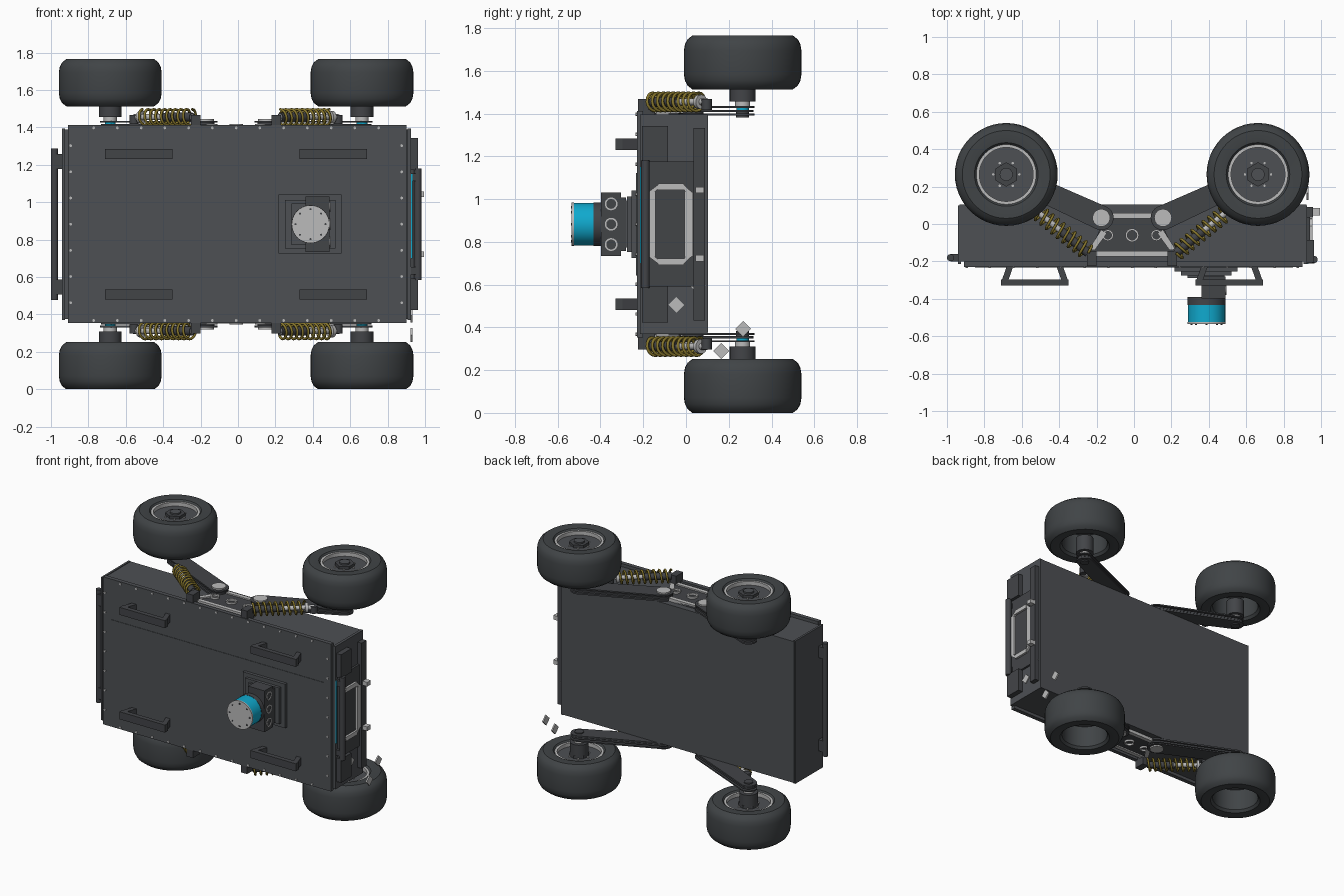
import bpy, bmesh, math
from math import cos, sin, pi
from mathutils import Vector

if "Cube" in bpy.data.objects:
    bpy.data.objects.remove(bpy.data.objects["Cube"])

X0, Z0 = -0.01, 0.8825      # symmetry planes of the chassis


def material(name, rgb):
    m = bpy.data.materials.new(name)
    m.use_nodes = True
    m.diffuse_color = (*rgb, 1)
    m.node_tree.nodes["Principled BSDF"].inputs["Base Color"].default_value = (*rgb, 1)
    return m


BODY = material("charcoal", (0.075, 0.08, 0.088))
TYRE = material("tyre_rubber", (0.052, 0.058, 0.062))
DARK = material("dark_metal", (0.055, 0.058, 0.064))
LIGHT = material("light_metal", (0.5, 0.5, 0.5))
GOLD = material("spring_gold", (0.24, 0.18, 0.025))
CYAN = material("cyan", (0.005, 0.4, 0.62))


def finish(name, bm, mat):
    bmesh.ops.recalc_face_normals(bm, faces=bm.faces)
    me = bpy.data.meshes.new(name)
    bm.to_mesh(me)
    bm.free()
    me.materials.append(mat)
    me.shade_smooth()
    me.set_sharp_from_angle(angle=math.radians(35))
    ob = bpy.data.objects.new(name, me)
    bpy.context.collection.objects.link(ob)
    return ob


def hull(name, points, mat):
    bm = bmesh.new()
    for p in points:
        bm.verts.new(p)
    res = bmesh.ops.convex_hull(bm, input=bm.verts)
    bmesh.ops.dissolve_limit(bm, angle_limit=0.01, verts=bm.verts, edges=bm.edges)
    return finish(name, bm, mat)


def box(name, x, y, z, mat):
    return hull(name, [(a, b, c) for a in x for b in y for c in z], mat)


def cyl(name, p, q, r, mat, n=24):
    p, q = Vector(p), Vector(q)
    bm = bmesh.new()
    bmesh.ops.create_cone(bm, cap_ends=True, segments=n, radius1=r, radius2=r, depth=(q - p).length)
    turn = (q - p).to_track_quat('Z', 'Y').to_matrix()
    bmesh.ops.rotate(bm, matrix=turn, verts=bm.verts)
    bmesh.ops.translate(bm, vec=(p + q) / 2, verts=bm.verts)
    return finish(name, bm, mat)


def lathe(name, centre, profile, mat, n=48):
    """Spin a closed (radius, z) outline around z."""
    bm = bmesh.new()
    vs = [bm.verts.new((r, 0, z)) for r, z in profile]
    es = [bm.edges.new((a, b)) for a, b in zip(vs, vs[1:] + vs[:1])]
    bmesh.ops.spin(bm, geom=vs + es, axis=(0, 0, 1), cent=(0, 0, 0), angle=2 * pi, steps=n)
    bmesh.ops.remove_doubles(bm, verts=bm.verts, dist=1e-4)
    bmesh.ops.translate(bm, vec=centre, verts=bm.verts)
    return finish(name, bm, mat)


def bolts(name, spots, r, h, mat):
    """Many short six-sided bolt heads along y in one object."""
    bm = bmesh.new()
    for x, y, z in spots:
        res = bmesh.ops.create_cone(bm, cap_ends=True, segments=6, radius1=r, radius2=r, depth=h)
        bmesh.ops.rotate(bm, matrix=Vector((0, 1, 0)).to_track_quat('Z', 'Y').to_matrix(), verts=res["verts"])
        bmesh.ops.translate(bm, vec=(x, y, z), verts=res["verts"])
    return finish(name, bm, mat)


# Chassis and deck
box("chassis", (-0.933, 0.922), (-0.20, 0.104), (0.375, 1.39), BODY)
box("deck_plate", (-0.91, 0.90), (-0.23, -0.20), (0.353, 1.412), BODY)
for x in ((-0.94, -0.925), (0.905, 0.925)):
    box("end_plate", x, (-0.215, 0.1), (0.37, 1.395), BODY)
rim = [(X0 + 0.127 * i, -0.231, Z0 + s * 0.515) for i in range(-6, 7) for s in (-1, 1)]
rim += [(X0 + s * 0.885, -0.231, Z0 + 0.14 * i) for i in range(-3, 4) for s in (-1, 1)]
bolts("deck_bolts", rim, 0.008, 0.01, LIGHT)
box("seam_cover", (-0.85, 0.85), (-0.233, -0.228), (Z0 - 0.24, Z0 + 0.24), BODY)

# Deck handles with legs that flare outwards
for sx in (-1, 1):
    for sz in (-1, 1):
        hx, hz = X0 + sx * 0.52, Z0 + sz * 0.375
        z = (hz - 0.027, hz + 0.027)
        box("handle_bar", (hx - 0.18, hx + 0.18), (-0.33, -0.297), z, DARK)
        for s in (-1, 1):
            hull("handle_leg", [(hx + s * a, y, c) for c in z for a, y in
                 ((0.18, -0.31), (0.145, -0.31), (0.15, -0.225), (0.115, -0.225))], DARK)

# Sensor turret
for w, h, y0, y1 in ((0.168, 0.158, -0.255, -0.225), (0.135, 0.13, -0.275, -0.25), (0.1, 0.11, -0.29, -0.27)):
    box("turret_base", (0.385 - w, 0.385 + w), (y0, y1), (Z0 - h, Z0 + h), BODY)
box("turret_neck", (0.36, 0.49), (-0.31, -0.28), (Z0 - 0.125, Z0 + 0.125), DARK)
box("turret_block", (0.36, 0.49), (-0.398, -0.305), (Z0 - 0.148, Z0 + 0.148), DARK)
for dz in (-0.095, 0, 0.095):
    ring = lathe("turret_ring", (0, 0, 0), [(0.023, 0), (0.03, 0), (0.03, 0.006), (0.023, 0.006)], LIGHT, 24)
    ring.rotation_euler = (0, pi / 2, 0)
    ring.location = (0.488, -0.35, Z0 + dz)
for name, y0, y1, r, mat in (("sensor_collar", -0.39, -0.432, 0.102, DARK),
                             ("sensor_drum", -0.43, -0.526, 0.1, CYAN),
                             ("sensor_cap", -0.525, -0.535, 0.101, LIGHT)):
    cyl(name, (0.388, y0, Z0), (0.388, y1, Z0), r, mat, 40)
bolts("cap_bolts", [(0.388 + 0.08 * cos(i * pi / 4), -0.536, Z0 + 0.08 * sin(i * pi / 4))
                    for i in range(8)], 0.006, 0.006, DARK)

# Bumper end (+x)
box("front_panel", (0.92, 0.94), (-0.19, 0.09), (0.59, 1.175), DARK)
for s in (-1, 1):
    box("headlight_box", (0.92, 0.962), (-0.205, -0.085), sorted((Z0 + s * 0.29, Z0 + s * 0.46)), DARK)
    box("bumper_bracket", (0.92, 0.965), (-0.21, -0.175), (Z0 + s * 0.25 - 0.02, Z0 + s * 0.25 + 0.02), DARK)
    box("frame_end", (0.94, 0.955), (-0.13, -0.01), sorted((Z0 + s * 0.16, Z0 + s * 0.19)), LIGHT)
    for c in (-0.162, 0.012):
        box("frame_side", (0.94, 0.955), (c - 0.02, c + 0.02), sorted((Z0, Z0 + s * 0.15)), LIGHT)
        e = -0.13 if c < 0 else -0.01
        hull("frame_corner", [(x, y, Z0 + s * h) for x in (0.94, 0.954) for y, h in
             ((c - 0.015, 0.15), (c + 0.015, 0.15), (e, 0.165), (e, 0.185))], LIGHT)
    box("tow_hook", (0.955, 0.995), (0.045, 0.085), (Z0 + s * 0.16 - 0.015, Z0 + s * 0.16 + 0.015), LIGHT)
box("lower_strip", (0.92, 0.958), (0.035, 0.09), (Z0 - 0.45, Z0 + 0.45), DARK)
cyl("front_bumper_bar", (0.962, -0.19, 0.585), (0.962, -0.19, 1.18), 0.02, DARK, 16)
box("light_strip", (0.92, 0.932), (-0.215, -0.205), (0.70, 1.15), CYAN)
for y, z in ((-0.045, 0.505), (0.267, 0.393), (0.165, 0.29), (0.055, 0.595)):
    hull("marker_plate", [(x, y + a, z + b) for x in (0.922, 0.932)
         for a, b in ((0.037, 0), (-0.037, 0), (0, 0.037), (0, -0.037))], LIGHT)

# Rear bar (-x)
cyl("rear_bar", (-0.981, -0.18, 0.476), (-0.981, -0.18, 1.287), 0.019, DARK, 16)
for s in (-1, 1):
    box("rear_bracket", (-0.98, -0.93), (-0.2, -0.16), (Z0 + s * 0.335 - 0.04, Z0 + s * 0.335 + 0.04), DARK)

# Wheels: the dished face points up on all four
TYRE_HALF = [(0.155, 0.105), (0.17, 0.122), (0.195, 0.126), (0.235, 0.126), (0.258, 0.108), (0.27, 0.085), (0.275, 0.055)]
TYRE_OUTLINE = TYRE_HALF + [(r, -z) for r, z in reversed(TYRE_HALF)]
for sx in (-1, 1):
    for sz in (-1, 1):
        wx, wy, wz = X0 + sx * 0.673, 0.265, Z0 + sz * 0.7565
        c = Vector((wx, wy, wz))
        lathe("tyre", c, TYRE_OUTLINE, TYRE)
        lathe("rim_ring", c, [(0.144, 0.08), (0.16, 0.08), (0.16, 0.112), (0.144, 0.112)], LIGHT)
        cyl("rim_disc", c + Vector((0, 0, 0.05)), c + Vector((0, 0, 0.085)), 0.157, BODY, 48)
        cyl("rim_hub", c + Vector((0, 0, 0.08)), c + Vector((0, 0, 0.105)), 0.065, DARK, 6)
        cyl("rim_cap", c + Vector((0, 0, 0.1)), c + Vector((0, 0, 0.115)), 0.035, BODY)
        for i in range(6):
            p = c + Vector((0.07 * cos(i * pi / 3), 0.07 * sin(i * pi / 3), 0.085))
            cyl("rim_bolt", p, p + Vector((0, 0, 0.008)), 0.007, LIGHT, 6)

        # Axle stack between wheel and arm
        def P(x, y, z):
            return (X0 + sx * x, y, Z0 + sz * z)
        cyl("wheel_motor", P(0.673, wy, 0.573), P(0.673, wy, 0.69), 0.061, DARK)
        cyl("axle_sleeve", P(0.673, wy, 0.545), P(0.673, wy, 0.575), 0.035, LIGHT)
        cyl("axle_band", P(0.673, wy, 0.53), P(0.673, wy, 0.553), 0.029, CYAN)

        # Layered suspension arm
        for z0, z1, grow in ((0.508, 0.519, 0), (0.524, 0.535, -0.006), (0.543, 0.552, 0)):
            outline = [(cx + r * cos(a * pi / 12), cy + r * sin(a * pi / 12))
                       for cx, cy, r in ((0.165, 0.033, 0.066 + grow), (0.673, wy, 0.056 + grow))
                       for a in range(24)]
            hull("suspension_arm", [P(x, y, z) for x, y in outline for z in (z0, z1)], DARK)
        cyl("arm_core", P(0.165, 0.033, 0.5), P(0.165, 0.033, 0.55), 0.05, DARK)
        cyl("arm_pivot", P(0.165, 0.033, 0.54), P(0.165, 0.033, 0.562), 0.047, LIGHT)
        cyl("arm_end_pin", P(0.673, wy, 0.5), P(0.673, wy, 0.535), 0.03, DARK)

        # Coil-over shock
        a, b = Vector(P(0.235, -0.155, 0.572)), Vector(P(0.5, 0.06, 0.572))
        d = (b - a).normalized()
        cyl("shock_rod", a, b + d * 0.06, 0.016, LIGHT, 16)
        cyl("shock_body", a, a.lerp(b, 0.55), 0.024, DARK, 16)
        cyl("shock_collar", b, b + d * 0.02, 0.034, LIGHT, 16)
        cyl("shock_eye", P(0.545, 0.097, 0.535), P(0.545, 0.097, 0.585), 0.024, DARK, 16)
        u = Vector((0, 0, 1))
        v = d.cross(u)
        cu = bpy.data.curves.new("coil_spring", 'CURVE')
        cu.dimensions = '3D'
        cu.bevel_depth, cu.bevel_resolution = 0.0075, 1
        sp = cu.splines.new('POLY')
        turns, per = 9, 16
        sp.points.add(turns * per)
        for i, pt in enumerate(sp.points):
            t = 2 * pi * i / per
            pt.co = (*(a.lerp(b, i / (turns * per)) + 0.042 * (u * cos(t) + v * sin(t))), 1)
        cu.materials.append(GOLD)
        bpy.context.collection.objects.link(bpy.data.objects.new("coil_spring", cu))
        hull("shock_mount", [P(x, y, z) for x in (0.19, 0.24) for y in (-0.225, -0.145) for z in (0.5, 0.585)], DARK)

        # Side bracket braces
        hull("bracket_brace", [P(x, y, z) for z in (0.505, 0.53) for x, y in
             ((0.235, -0.14), (0.2, -0.14), (0.165, -0.03), (0.135, -0.05))], LIGHT)
        lathe("bracket_hole", P(0.13, -0.06, 0.525), [(0.02, -0.01), (0.03, -0.01), (0.03, 0.01), (0.02, 0.01)], LIGHT, 24)

# Side bracket bars
for s in (-1, 1):
    z = sorted((Z0 + s * 0.5, Z0 + s * 0.53))
    zp = sorted((Z0 + s * 0.5, Z0 + s * 0.521))
    hull("bracket_plate", [(X0 + x, y, c) for c in zp for x, y in
         ((-0.24, -0.17), (0.24, -0.17), (0.13, 0.06), (-0.13, 0.06))], DARK)
    box("bracket_long_bar", (X0 - 0.2, X0 + 0.2), (-0.175, -0.145), z, LIGHT)
    box("bracket_short_bar", (X0 - 0.105, X0 + 0.105), (0.03, 0.06), z, LIGHT)
    lathe("bracket_hole", (X0, -0.06, Z0 + s * 0.525), [(0.025, -0.01), (0.036, -0.01), (0.036, 0.01), (0.025, 0.01)], LIGHT, 24)
